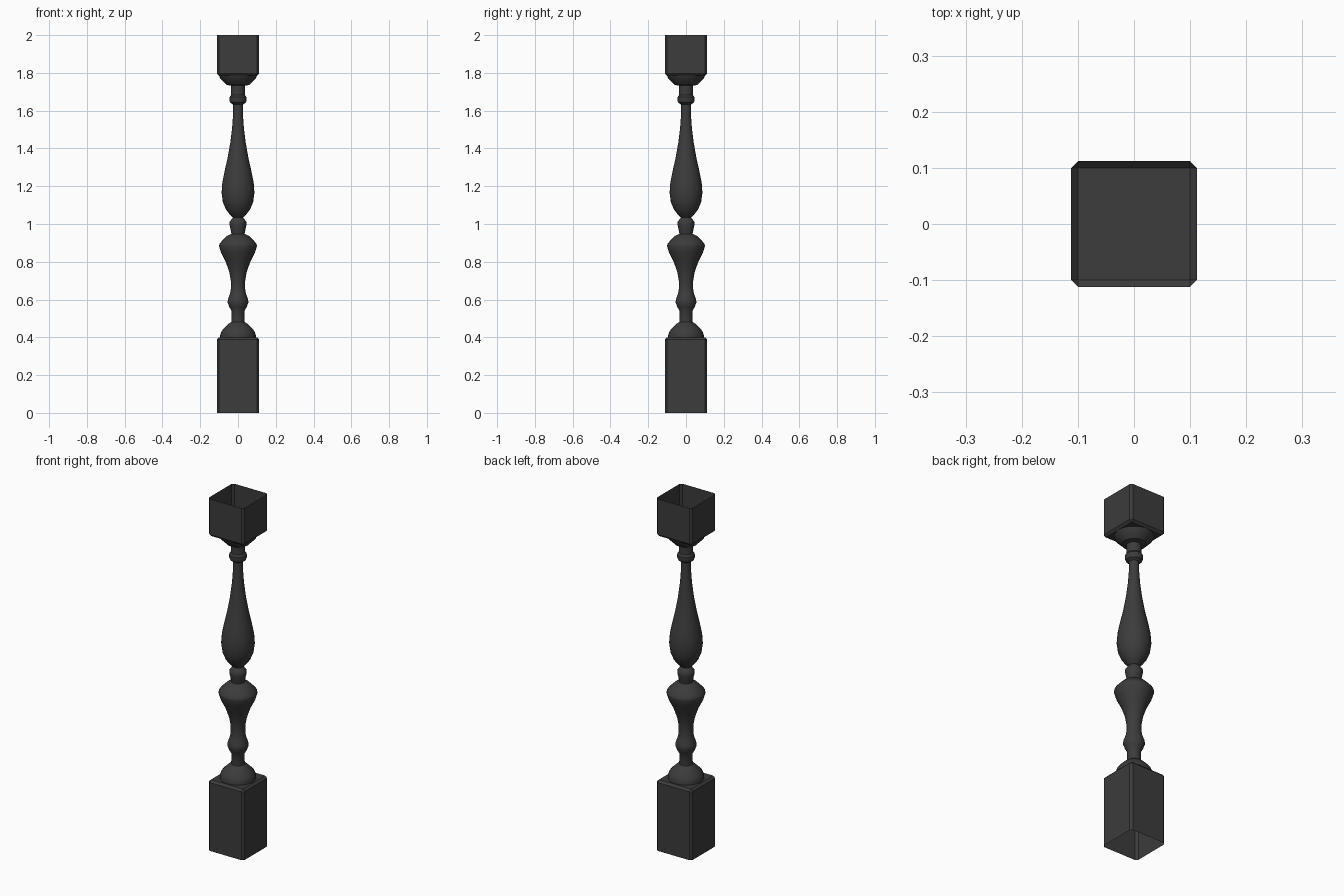
import bpy, bmesh, math

if "Cube" in bpy.data.objects:
    bpy.data.objects.remove(bpy.data.objects["Cube"])

mat = bpy.data.materials.new("dark_iron")
mat.diffuse_color = (0.045, 0.045, 0.045, 1)
mat.use_nodes = True
mat.node_tree.nodes["Principled BSDF"].inputs["Base Color"].default_value = mat.diffuse_color


def finish(bm, name):
    mesh = bpy.data.meshes.new(name)
    bm.to_mesh(mesh)
    bm.free()
    mesh.materials.append(mat)
    ob = bpy.data.objects.new(name, mesh)
    bpy.context.collection.objects.link(ob)
    return ob


def open_block(name, z0, z1, open_sign, half=0.112, bevel=0.012):
    """Square block with chamfered edges, left open at one end."""
    bm = bmesh.new()
    bmesh.ops.create_cube(bm, size=1)
    for v in bm.verts:
        v.co.x *= 2 * half
        v.co.y *= 2 * half
        v.co.z = z1 if v.co.z > 0 else z0
    bm.normal_update()
    bmesh.ops.delete(bm, geom=[f for f in bm.faces if f.normal.z * open_sign > 0.5],
                     context='FACES_ONLY')
    edges = [e for e in bm.edges if not e.is_boundary]
    bmesh.ops.bevel(bm, geom=edges, offset=bevel, segments=1, profile=0.5, affect='EDGES')
    return finish(bm, name)


def lathe(name, profile, sides=32):
    """Spin (radius, height) points around z."""
    bm = bmesh.new()
    vs = [bm.verts.new((r, 0, z)) for r, z in profile]
    es = [bm.edges.new(p) for p in zip(vs, vs[1:])]
    bmesh.ops.spin(bm, geom=vs + es, cent=(0, 0, 0), axis=(0, 0, 1),
                   angle=2 * math.pi, steps=sides)
    bmesh.ops.remove_doubles(bm, verts=bm.verts, dist=1e-4)
    bmesh.ops.recalc_face_normals(bm, faces=bm.faces)
    ob = finish(bm, name)
    bpy.ops.object.select_all(action='DESELECT')
    ob.select_set(True)
    bpy.context.view_layer.objects.active = ob
    bpy.ops.object.shade_smooth_by_angle(angle=math.radians(35))
    return ob


# Square ends
open_block("base_block", 0, 0.40, -1)
open_block("top_block", 1.785, 2.0, 1)

# Turned shaft: foot dome, ring, vase, neck bead, long bulb, collar, flare
lathe("turned_shaft", [
    (0.094, 0.40), (0.094, 0.412), (0.087, 0.433), (0.07, 0.453), (0.05, 0.472), (0.035, 0.482),
    (0.034, 0.54), (0.045, 0.558), (0.055, 0.585), (0.053, 0.602), (0.042, 0.632), (0.038, 0.655),
    (0.038, 0.70), (0.046, 0.745), (0.065, 0.80), (0.09, 0.85), (0.100, 0.882), (0.099, 0.893),
    (0.085, 0.910), (0.058, 0.937), (0.035, 0.948), (0.039, 0.97), (0.045, 0.997), (0.044, 1.012),
    (0.033, 1.026), (0.026, 1.034), (0.045, 1.052), (0.064, 1.077), (0.080, 1.115), (0.087, 1.165),
    (0.083, 1.22), (0.070, 1.285), (0.055, 1.35), (0.041, 1.43), (0.031, 1.51), (0.026, 1.58),
    (0.026, 1.632), (0.041, 1.642), (0.046, 1.655), (0.045, 1.672), (0.037, 1.682), (0.037, 1.732),
    (0.062, 1.737), (0.072, 1.748), (0.094, 1.77), (0.100, 1.785)])
